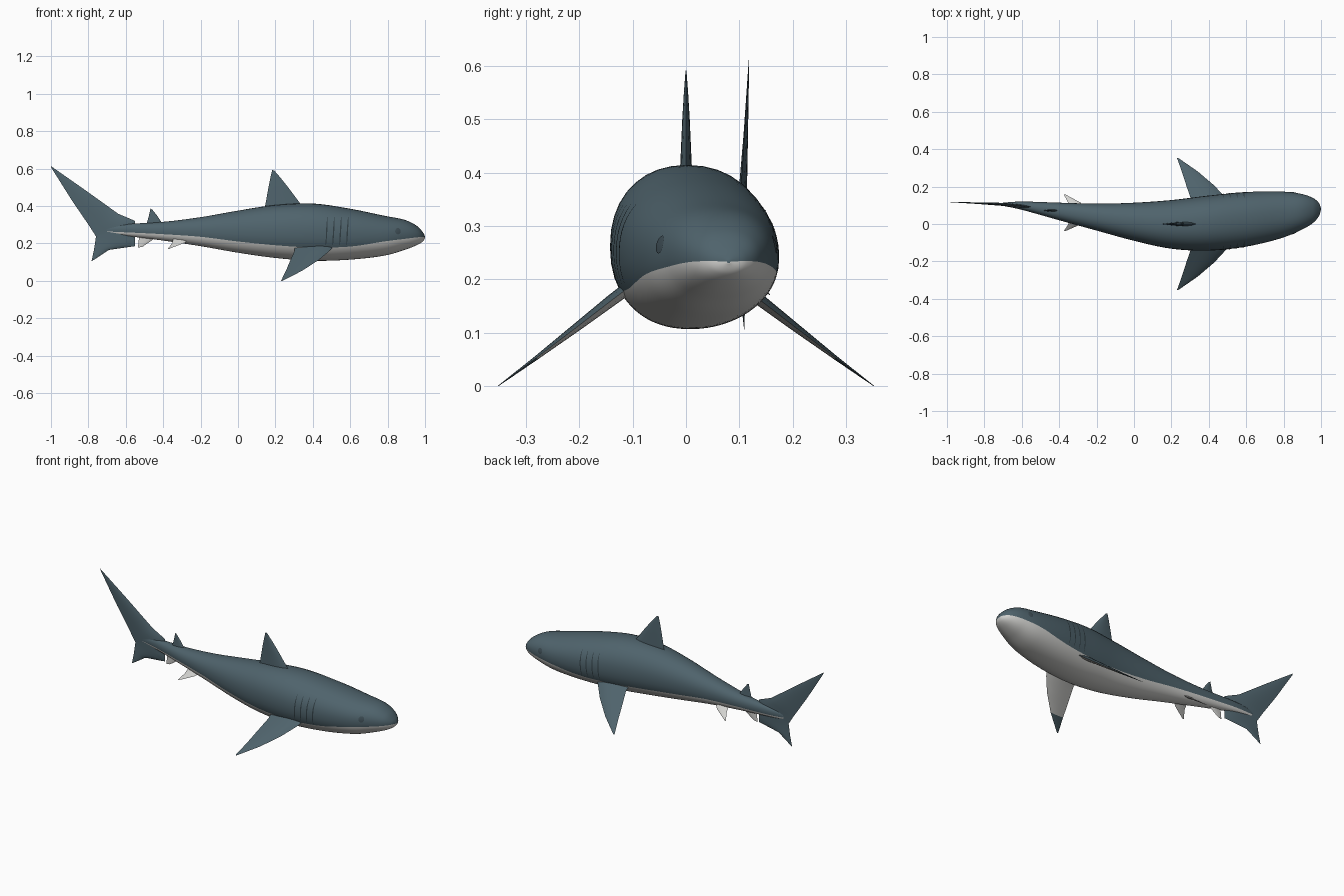
import bpy, bmesh, math
from mathutils import Vector

if "Cube" in bpy.data.objects:
    bpy.data.objects.remove(bpy.data.objects["Cube"])

def material(name, rgb):
    m = bpy.data.materials.new(name)
    m.diffuse_color = (*rgb, 1)
    m.use_nodes = True
    m.node_tree.nodes["Principled BSDF"].inputs["Base Color"].default_value = m.diffuse_color
    return m

SLATE = material("slate_blue", (0.078, 0.125, 0.15))
PALE = material("pale_belly", (0.64, 0.64, 0.62))
DARK = material("dark_slit", (0.03, 0.048, 0.057))
EYE = material("eye_grey", (0.05, 0.078, 0.095))

# Body stations: x, top z, bottom z, centre y, half width, colour border z
STATIONS = [
    (-.725, .270, .262, .107, .001, .265),
    (-.715, .288, .253, .106, .006, .264),
    (-.60, .303, .240, .098, .022, .259),
    (-.40, .315, .215, .067, .047, .249),
    (-.20, .340, .185, .037, .072, .235),
    (.00, .375, .150, .012, .102, .210),
    (.20, .405, .122, -.002, .130, .190),
    (.40, .413, .107, .005, .147, .178),
    (.60, .385, .113, .025, .146, .183),
    (.78, .348, .134, .048, .126, .210),
    (.89, .326, .165, .064, .098, .224),
    (.955, .294, .190, .072, .068, .232),
    (.988, .260, .210, .077, .036, .234),
    (1.0, .236, .230, .080, .003, .233)]
POW = 0.91

def catmull(a, b, c, d, t):
    return tuple(.5 * (2*q + (r-p)*t + (2*p-5*q+4*r-s)*t*t + (3*q-p-3*r+s)*t**3)
                 for p, q, r, s in zip(a, b, c, d))

RINGS = []
pts = [STATIONS[0]] + STATIONS + [STATIONS[-1]]
for i in range(len(STATIONS) - 1):
    RINGS += [catmull(*pts[i:i+4], k / 8) for k in range(8)]
RINGS.append(STATIONS[-1])

def section(x):
    for a, b in zip(RINGS, RINGS[1:]):
        if a[0] <= x <= b[0]:
            t = (x - a[0]) / max(b[0] - a[0], 1e-6)
            return [p + (q - p) * t for p, q in zip(a, b)]
    return list(RINGS[0])

def spow(v, e):
    return math.copysign(abs(v) ** e, v)

def link(name, bm, mats, angle=40):
    bmesh.ops.recalc_face_normals(bm, faces=bm.faces)
    me = bpy.data.meshes.new(name)
    bm.to_mesh(me)
    bm.free()
    ob = bpy.data.objects.new(name, me)
    bpy.context.collection.objects.link(ob)
    for m in mats:
        me.materials.append(m)
    bpy.ops.object.select_all(action='DESELECT')
    ob.select_set(True)
    bpy.context.view_layer.objects.active = ob
    bpy.ops.object.shade_smooth_by_angle(angle=math.radians(angle))
    return ob

def loft(bm, rings):
    """Skin closed rings; returns faces with their index around the ring."""
    n, out = len(rings[0]), []
    loops = [[bm.verts.new(p) for p in r] for r in rings]
    for a, b in zip(loops, loops[1:]):
        for k in range(n):
            out.append((k, bm.faces.new((a[k], a[(k+1) % n], b[(k+1) % n], b[k]))))
    bm.faces.new(loops[0])
    bm.faces.new(loops[-1])
    return out

# Body: a ring edge follows the border between back and belly
N = 24
body_rings = []
for x, top, bot, yc, hw, zb in RINGS:
    zc, h = (top + bot) / 2, (top - bot) / 2
    s = max(-.95, min(.95, (zb - zc) / h))
    a0 = math.asin(spow(s, 1 / POW))
    angles = [a0 + (math.pi - 2*a0) * k / N for k in range(N)]
    angles += [math.pi - a0 + (math.pi + 2*a0) * k / N for k in range(N)]
    body_rings.append([(x, yc + hw * spow(math.cos(a), POW),
                        zc + h * spow(math.sin(a), POW)) for a in angles])
bm = bmesh.new()
for k, f in loft(bm, body_rings):
    f.material_index = 0 if k < N else 1
link("body", bm, [SLATE, PALE], 60)

# Fins: rows of (leading point, trailing point, half thickness), lens-shaped section
def fin(name, rows, mats, rule=None, steps=4, n=8):
    rows = [(Vector(a), Vector(b), t) for a, b, t in rows]
    span = (rows[-1][0] + rows[-1][1]) - (rows[0][0] + rows[0][1])
    side = (rows[0][0] - rows[0][1]).cross(span).normalized()
    rings = []
    for i in range(len(rows) - 1):
        for k in range(steps + (i == len(rows) - 2)):
            u = k / steps
            a, b = (rows[i][j].lerp(rows[i+1][j], u) for j in (0, 1))
            t = rows[i][2] + (rows[i+1][2] - rows[i][2]) * u
            ring = []
            for m in range(2 * n):
                c = m / n if m <= n else 2 - m / n
                w = t * math.sin(math.pi * c ** .75)
                ring.append(a.lerp(b, c) + side * (w if m < n else -w))
            rings.append(ring)
    bm = bmesh.new()
    loft(bm, rings)
    bmesh.ops.recalc_face_normals(bm, faces=bm.faces)
    if rule:
        for f in bm.faces:
            f.material_index = rule(f)
    return link(name, bm, mats, 50)

def upright(rows, yc):
    return [((a, yc(a), za), (b, yc(b), zb), t) for a, za, b, zb, t in rows]

fin("dorsal_fin", upright([
    (.375, .36, .135, .36, .012), (.335, .41, .147, .41, .011),
    (.268, .50, .163, .50, .007), (.228, .55, .173, .55, .004),
    (.195, .588, .183, .592, .001)], lambda x: 0.0), [SLATE])
fin("second_dorsal_fin", upright([
    (-.40, .30, -.49, .30, .007), (-.43, .345, -.477, .345, .004),
    (-.458, .38, -.468, .386, .001)], lambda x: .072), [SLATE])
fin("anal_fin", upright([
    (-.43, .25, -.53, .25, .006), (-.455, .22, -.53, .225, .004),
    (-.51, .182, -.535, .177, .001)], lambda x: .083), [PALE])

def tail_y(x):
    return section(x)[3] if x > -.7 else .106 + (-.7 - x) * .04

fin("tail_fin", upright([
    (-1.0, .613, -.998, .604, .0005), (-.82, .487, -.885, .425, .004),
    (-.64, .358, -.795, .293, .008), (-.55, .32, -.76, .238, .009),
    (-.55, .185, -.76, .232, .008), (-.69, .165, -.77, .165, .004),
    (-.778, .107, -.783, .106, .0005)], tail_y), [SLATE])

# Paired fins
for s, label in ((-1, "right"), (1, "left")):
    fin("pectoral_fin_" + label, [
        ((.515, s*.10, .19), (.30, s*.10, .19), .012),
        ((.49, s*.14, .16), (.302, s*.14, .16), .011),
        ((.43, s*.205, .11), (.28, s*.205, .11), .008),
        ((.342, s*.28, .053), (.256, s*.28, .053), .004),
        ((.238, s*.352, 0), (.23, s*.352, 0), .0006)], [SLATE, PALE],
        lambda f: 1 if f.normal.z < 0 and abs(f.calc_center_median().y) < .28 else 0)
    fin("pelvic_fin_" + label, [
        ((-.25, .052 + s*.025, .23), (-.345, .052 + s*.025, .23), .006),
        ((-.285, .056 + s*.058, .203), (-.352, .056 + s*.058, .203), .004),
        ((-.365, .06 + s*.097, .172), (-.375, .06 + s*.097, .17), .0008)], [PALE])

# Surface details: thin patches laid on the skin
def skin(x, z, s, lift=.0015):
    _, top, bot, yc, hw, _ = section(x)
    v = max(-1, min(1, (z - (top + bot) / 2) / ((top - bot) / 2)))
    c = (1 - abs(v) ** (2 / POW)) ** (POW / 2)
    return (x, yc + s * (hw * c + lift), z)

for s, label in ((-1, "right"), (1, "left")):
    bm = bmesh.new()
    for g in range(4):
        rail = []
        for k in range(13):
            u = k / 12
            x = .47 + .037 * g + .008 * u
            w = .0035 * math.sin(math.pi * (.08 + .84 * u))
            rail.append([bm.verts.new(skin(x + d, .19 + .15 * u, s)) for d in (-w, w)])
        for a, b in zip(rail, rail[1:]):
            bm.faces.new((a[0], a[1], b[1], b[0]) if s < 0 else (b[0], b[1], a[1], a[0]))
    link("gill_slits_" + label, bm, [DARK])

    bm = bmesh.new()
    centre = bm.verts.new(skin(.855, .265, s, .004))
    rim = [bm.verts.new(skin(.855 + .015 * math.cos(a), .265 + .017 * math.sin(a), s))
           for a in (math.tau * k / 16 for k in range(16))]
    for k in range(16):
        tri = (centre, rim[k], rim[(k + 1) % 16])
        bm.faces.new(tri if s < 0 else tri[::-1])
    link("eye_" + label, bm, [EYE])
